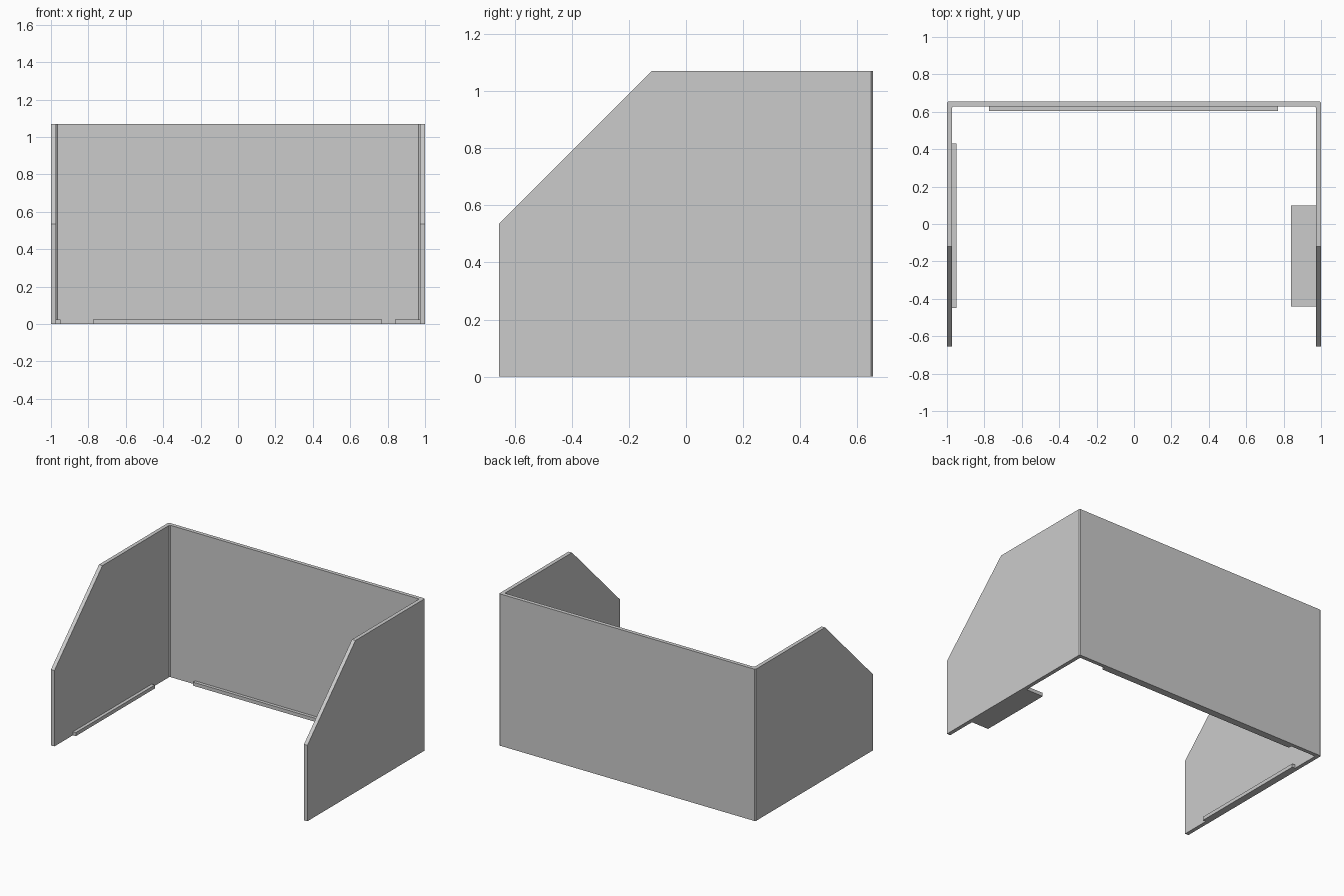
import bpy
import bmesh

cube = bpy.data.objects.get("Cube")
if cube:
    bpy.data.objects.remove(cube, do_unlink=True)

grey = bpy.data.materials.new("light grey")
grey.use_nodes = True
colour = (0.6, 0.6, 0.6, 1)
grey.diffuse_color = colour
grey.node_tree.nodes["Principled BSDF"].inputs["Base Color"].default_value = colour

W, D, H = 1.0, 0.655, 1.07    # half width, half depth, height
T, C = 0.027, 0.007           # wall thickness, corner chamfer
LIP = 0.025                   # lip height


def finish(name, bm):
    bmesh.ops.recalc_face_normals(bm, faces=bm.faces)
    mesh = bpy.data.meshes.new(name)
    bm.to_mesh(mesh)
    bm.free()
    mesh.materials.append(grey)
    bpy.context.collection.objects.link(bpy.data.objects.new(name, mesh))


def prism(outline, height):
    bm = bmesh.new()
    face = bm.faces.new([bm.verts.new((x, y, 0)) for x, y in outline])
    top = bmesh.ops.extrude_face_region(bm, geom=[face])["geom"]
    verts = [v for v in top if isinstance(v, bmesh.types.BMVert)]
    bmesh.ops.translate(bm, verts=verts, vec=(0, 0, height))
    return bm


def lip(name, x0, x1, y0, y1):
    finish(name, prism([(x0, y0), (x1, y0), (x1, y1), (x0, y1)], LIP))


# Three-sided wall with chamfered corners
w, d = W - T, D - T
half = [(W, -D), (W, D - C), (W - C, D)]
inner = [(w - C, d), (w, d - C), (w, -D)]
mirror = lambda pts: [(-x, y) for x, y in reversed(pts)]
wall = prism(half + mirror(half) + mirror(inner) + inner, H)

# Sloping cut across both front top corners
cut = bmesh.ops.bisect_plane(
    wall, geom=wall.verts[:] + wall.edges[:] + wall.faces[:],
    plane_co=(0, -D, H / 2), plane_no=(0, -1, 1), clear_outer=True)["geom_cut"]
edges = [e for e in cut if isinstance(e, bmesh.types.BMEdge)]
for side in (-1, 1):
    rim = {v for e in edges for v in e.verts if v.co.x * side > 0}
    ends = sorted(rim, key=lambda v: (v.co.z, v.co.x))
    if len(ends) == 4:
        a, b, c, e = ends
        if (a.co.x - b.co.x) * (c.co.x - e.co.x) > 0:
            c, e = e, c
        wall.faces.new((a, b, c, e))
finish("wall_panels", wall)

# Lips along the inside of the base
lip("back_lip", -0.775, 0.77, 0.605, d)
lip("right_lip", -w, -0.95, -0.45, 0.43)
lip("left_shelf", 0.84, w, -0.44, 0.1)
